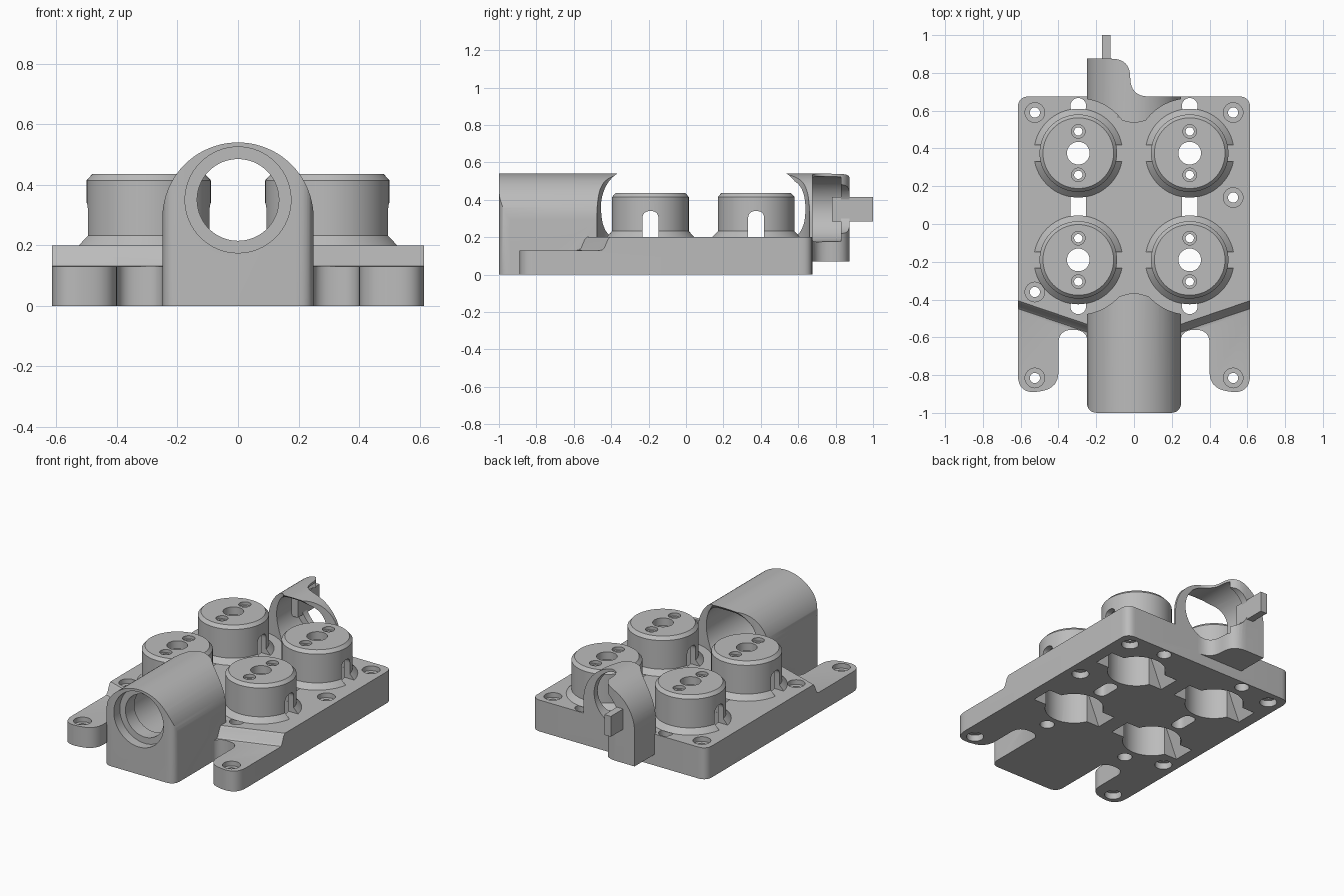
import bpy, bmesh
from math import sin, cos, pi, radians
from mathutils import Vector

old = bpy.data.objects.get("Cube")
if old:
    bpy.data.objects.remove(old, do_unlink=True)

grey = bpy.data.materials.new("plain grey")
grey.use_nodes = True
colour = (0.5, 0.5, 0.5, 1)
grey.diffuse_color = colour
grey.node_tree.nodes["Principled BSDF"].inputs["Base Color"].default_value = colour


def make(name, bm):
    bmesh.ops.recalc_face_normals(bm, faces=bm.faces)
    mesh = bpy.data.meshes.new(name)
    bm.to_mesh(mesh)
    bm.free()
    mesh.materials.append(grey)
    ob = bpy.data.objects.new(name, mesh)
    bpy.context.collection.objects.link(ob)
    return ob


def prism(name, pts, axis, lo, hi, shear=0.0):
    """Extrude a flat outline along an axis; shear slides it sideways."""
    place = {"x": lambda a, b, h: (h, a + shear * h, b),
             "y": lambda a, b, h: (a, h, b),
             "z": lambda a, b, h: (a, b, h)}[axis]
    bm = bmesh.new()
    low = [bm.verts.new(place(a, b, lo)) for a, b in pts]
    top = [bm.verts.new(place(a, b, hi)) for a, b in pts]
    bm.faces.new(low)
    bm.faces.new(top)
    n = len(pts)
    for i in range(n):
        j = (i + 1) % n
        bm.faces.new((low[i], low[j], top[j], top[i]))
    return make(name, bm)


def ellipse(a, b, ra, rb=None, n=48):
    rb = rb or ra
    return [(a + ra * cos(2 * pi * i / n), b + rb * sin(2 * pi * i / n)) for i in range(n)]


def rounded(corners, steps=8):
    """Outline from (a, b, radius) corners."""
    out = []
    n = len(corners)
    for i, (a, b, r) in enumerate(corners):
        p = Vector((a, b))
        if not r:
            out.append((a, b))
            continue
        u = (Vector(corners[i - 1][:2]) - p).normalized() * r
        v = (Vector(corners[(i + 1) % n][:2]) - p).normalized() * r
        for k in range(steps + 1):
            t = k / steps
            q = p + u * (1 - t) ** 2 + v * t ** 2
            out.append((q.x, q.y))
    return out


def combine(target, other, op="DIFFERENCE"):
    mod = target.modifiers.new("bool", "BOOLEAN")
    mod.operation = op
    mod.solver = "EXACT"
    mod.object = other
    bpy.context.view_layer.objects.active = target
    bpy.ops.object.modifier_apply(modifier=mod.name)
    bpy.data.objects.remove(other, do_unlink=True)


def drill(target, a, b, r, axis, lo, hi, n=48):
    combine(target, prism("drill", ellipse(a, b, r, n=n), axis, lo, hi))


KNOBS = [(sx * 0.295, y) for sx in (-1, 1) for y in (-0.19, 0.375)]

# Base plate with two front feet
half = [(0.615, 0.675, 0.06), (0.615, -0.905, 0.11), (0.4, -0.87, 0.09),
        (0.4, -0.56, 0.074), (0.245, -0.56, 0.074), (0.245, -0.9, 0)]
outline = half + [(-a, b, r) for a, b, r in reversed(half)]
body = prism("body", rounded(outline), "z", 0, 0.2)

# Slanted step down to the feet
step = [(0, 0.25), (0, 0.2), (-0.012, 0.187), (-0.03, 0.143), (-0.042, 0.132),
        (-0.055, 0.13), (-0.8, 0.13), (-0.8, 0.25)]
slope = 0.34
for s in (-1, 1):
    pts = [(a - 0.615, b) for a, b in step]
    combine(body, prism("step_cutter", pts, "x", s * 0.2, s * 0.7, s * slope))


# Arched housings at front and rear, scooped around the knobs
def housing(name, floor, plan, scoop_y):
    arch = [(0.25 * cos(pi * i / 40), 0.29 + 0.25 * sin(pi * i / 40)) for i in range(41)]
    ob = prism(name, [(-0.25, floor), (0.25, floor)] + arch, "y", -1.1, 1.1)
    combine(ob, prism("plan", rounded(plan), "z", -0.1, 0.7), "INTERSECT")
    combine(ob, prism("scoop", ellipse(scoop_y, 0.36, 0.155, 0.2), "x", -0.4, 0.4))
    for x, y in KNOBS:
        drill(ob, x, y, 0.29, "z", 0.19, 0.7, 64)
    return ob


front_plan = [(-0.25, -1, 0.06), (0.25, -1, 0.06), (0.25, -0.3, 0), (-0.25, -0.3, 0)]
rear_plan = [(-0.25, 0.47, 0), (0.25, 0.47, 0), (0.25, 0.675, 0),
             (-0.02, 0.675, 0.1), (-0.02, 0.875, 0.1), (-0.25, 0.875, 0)]
combine(body, housing("front_housing", 0, front_plan, -0.3), "UNION")
combine(body, housing("rear_bracket", 0.07, rear_plan, 0.47), "UNION")

# Bores through both housings
for r, lo, hi in [(0.175, -1.1, -0.94), (0.135, -1.0, -0.4), (0.175, -0.85, -0.4),
                  (0.175, 0.56, 0.83), (0.135, 0.56, 0.95)]:
    drill(body, 0, 0.35, r, "y", lo, hi, 64)

# Knob cavities with flared side pockets underneath
for x, y in KNOBS:
    drill(body, x, y, 0.17, "z", -0.1, 0.3)
    flare = [(x - 0.25, -0.01), (x + 0.25, -0.01), (x + 0.165, 0.19), (x - 0.165, 0.19)]
    combine(body, prism("pocket", flare, "y", y - 0.07, y + 0.07))

# Vertical clearance holes and the slots between knobs
def clearance(target):
    for x in (-0.295, 0.295):
        for y in (-0.435, 0.625):
            drill(target, x, y, 0.042, "z", -0.1, 0.3, 32)
        slot = [(x + sx * 0.042, y, 0.041) for sx, y in
                ((-1, 0.015), (1, 0.015), (1, 0.175), (-1, 0.175))]
        combine(target, prism("slot", rounded(slot), "z", -0.1, 0.3))


clearance(body)

# Counterbored screw holes
for x, y, top in [(-0.525, 0.59, 0.2), (0.525, 0.59, 0.2), (0.525, 0.14, 0.2),
                  (-0.525, -0.36, 0.2), (-0.525, -0.815, 0.13), (0.525, -0.815, 0.13)]:
    drill(body, x, y, 0.027, "z", -0.1, 0.3, 24)
    drill(body, x, y, 0.052, "z", top - 0.03, 0.3, 32)
    drill(body, x, y, 0.05, "z", -0.1, 0.04, 32)


# Hollow round knobs, turned from a profile
def knob(name, x, y):
    profile = [(0.17, 0.2), (0.235, 0.2), (0.205, 0.232), (0.205, 0.415),
               (0.187, 0.435), (0.06, 0.435), (0.06, 0.385), (0.17, 0.385)]
    n = 64
    bm = bmesh.new()
    rings = [[bm.verts.new((x + r * cos(2 * pi * i / n), y + r * sin(2 * pi * i / n), z))
              for i in range(n)] for r, z in profile]
    for k, ring in enumerate(rings):
        prev = rings[k - 1]
        for i in range(n):
            j = (i + 1) % n
            bm.faces.new((prev[i], prev[j], ring[j], ring[i]))
    ob = make(name, bm)
    # Arched side slot and two screw holes in the cap
    arch = rounded([(y - 0.043, 0.1, 0), (y + 0.043, 0.1, 0),
                    (y + 0.043, 0.34, 0.042), (y - 0.043, 0.34, 0.042)])
    combine(ob, prism("arch_slot", arch, "x", x - 0.3, x + 0.3))
    for dy in (-0.115, 0.115):
        drill(ob, x, y + dy, 0.022, "z", 0.3, 0.5, 24)
        drill(ob, x, y + dy, 0.036, "z", 0.415, 0.5, 24)
    return ob


parts = [body]
for x, y in KNOBS:
    name = ("front" if y < 0 else "rear") + ("_left" if x > 0 else "_right") + "_knob"
    parts.append(knob(name, x, y))

# Thin tongue reaching out of the rear bracket
parts.append(prism("rear_tongue", [(-0.17, 0.285), (-0.125, 0.285), (-0.125, 0.415),
                                   (-0.17, 0.415)], "y", 0.78, 1.0))

# Smooth curved walls, keep hard edges
for ob in parts:
    bpy.ops.object.select_all(action="DESELECT")
    ob.select_set(True)
    bpy.context.view_layer.objects.active = ob
    bpy.ops.object.shade_smooth_by_angle(angle=radians(30))
